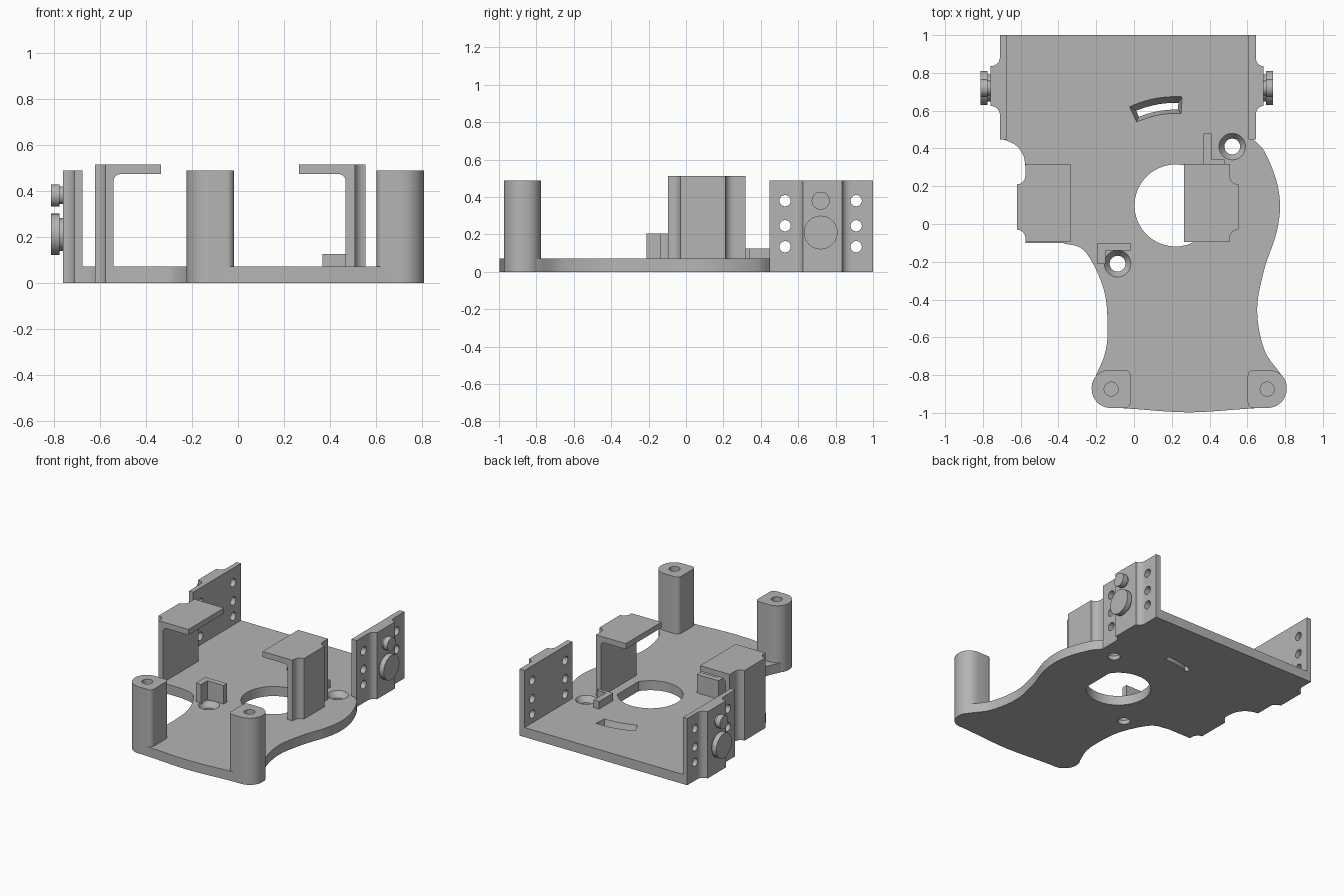
import bpy, bmesh
from math import sin, cos, pi, radians
from mathutils import Vector

cube = bpy.data.objects.get("Cube")
if cube:
    bpy.data.objects.remove(cube, do_unlink=True)

GREY = (0.46, 0.46, 0.46, 1)
grey = bpy.data.materials.new("plain grey")
grey.use_nodes = True
grey.diffuse_color = GREY
grey.node_tree.nodes["Principled BSDF"].inputs["Base Color"].default_value = GREY

BASE_T = 0.07      # plate thickness
WALL_H = 0.487
BRACKET_H = 0.513


def loft(name, bottom, top, z0, z1, axis="z"):
    """Solid between two matching outlines; axis y extrudes an x-z outline."""
    bm = bmesh.new()
    place = (lambda p, h: (p[0], p[1], h)) if axis == "z" else (lambda p, h: (p[0], h, p[1]))
    lo = [bm.verts.new(place(p, z0)) for p in bottom]
    hi = [bm.verts.new(place(p, z1)) for p in top]
    n = len(lo)
    bm.faces.new(lo)
    bm.faces.new(hi)
    for i in range(n):
        bm.faces.new((lo[i], lo[(i + 1) % n], hi[(i + 1) % n], hi[i]))
    bmesh.ops.recalc_face_normals(bm, faces=bm.faces)
    mesh = bpy.data.meshes.new(name)
    bm.to_mesh(mesh)
    bm.free()
    mesh.materials.append(grey)
    obj = bpy.data.objects.new(name, mesh)
    bpy.context.collection.objects.link(obj)
    return obj


def prism(name, pts, z0, z1, axis="z"):
    return loft(name, pts, pts, z0, z1, axis)


def circle(cx, cy, r, n=40):
    return [(cx + r * cos(2 * pi * i / n), cy + r * sin(2 * pi * i / n)) for i in range(n)]


def rod(name, x0, x1, y, z, r):
    """Cylinder lying along x."""
    obj = prism(name, circle(0, 0, r), 0, x1 - x0)
    for v in obj.data.vertices:
        a, b, h = v.co
        v.co = (x0 + h, y + a, z + b)
    return obj


def spline(pts, steps=8):
    """Smooth open curve through the points."""
    p = [Vector(q) for q in pts]
    p = [2 * p[0] - p[1]] + p + [2 * p[-1] - p[-2]]
    out = []
    for a, b, c, d in zip(p, p[1:], p[2:], p[3:]):
        for i in range(steps):
            t = i / steps
            out.append(tuple(0.5 * (2 * b + (c - a) * t + (2 * a - 5 * b + 4 * c - d) * t * t
                                    + (3 * b - a - 3 * c + d) * t ** 3)))
    return out + [tuple(p[-2])]


def rounded(corners, steps=8):
    """Outline from (x, y, radius) corners."""
    out = []
    for i, (x, y, r) in enumerate(corners):
        c = Vector((x, y))
        a = (Vector(corners[i - 1][:2]) - c).normalized() * r
        b = (Vector(corners[(i + 1) % len(corners)][:2]) - c).normalized() * r
        if r == 0:
            out.append((x, y))
            continue
        for k in range(steps + 1):
            t = k / steps * pi / 2
            out.append(tuple(c + a * (1 - sin(t)) + b * (1 - cos(t))))
    return out


def bumped(inner, outer, bump, y0, y1, b0, b1, r=0.045, steps=6):
    """Upright slab outline with a raised middle blended by hollow curves."""
    d = bump - outer
    arc = [(outer + d * (1 - cos(k / steps * pi / 2)), r * sin(k / steps * pi / 2))
           for k in range(steps + 1)]
    low = [(x, b0 - r + s) for x, s in arc]
    high = [(x, b1 + r - s) for x, s in reversed(arc)]
    return [(inner, y0), (outer, y0)] + low + high + [(outer, y1), (inner, y1)]


def cut(obj, *cutters):
    bpy.context.view_layer.objects.active = obj
    for c in cutters:
        c.hide_render = True
        m = obj.modifiers.new("cut", "BOOLEAN")
        m.operation, m.solver, m.object = "DIFFERENCE", "EXACT", c
        bpy.ops.object.modifier_apply(modifier=m.name)
        bpy.data.objects.remove(c, do_unlink=True)


# Base plate outline
right_edge = spline([(.625, .454), (.69, .385), (.752, .236), (.773, .093), (.752, -.056),
                     (.69, -.24), (.652, -.454), (.69, -.666), (.78, -.80), (.805, -.88),
                     (.72, -.97)])
front_edge = spline([(.60, -.978), (.29, -.997), (-.02, -.978)])
left_edge = spline([(-.13, -.97), (-.22, -.88), (-.2, -.80), (-.155, -.69), (-.14, -.56),
                    (-.16, -.347), (-.26, -.145), (-.38, -.1)])
shoulder = spline([(-.575, .305), (-.587, .365), (-.63, .42), (-.71, .455)])
outline = (right_edge + front_edge + left_edge + [(-.575, -.1)] + shoulder
           + [(-.71, 1), (.645, 1), (.645, .454)])
plate = prism("base_plate", outline, 0, BASE_T)

# Large opening with one flat side, and a tapered curved slot around it
CX, CY = 0.22, 0.098
opening = [(min(x, 0.40), y) for x, y in circle(CX, CY, 0.217, 64)]
opening = [p for i, p in enumerate(opening)
           if p[0] < 0.40 or opening[i - 1][0] < 0.40 or opening[(i + 1) % 64][0] < 0.40]


def arc_slot(r0, r1, a0, a1, n=12):
    angles = [radians(a0 + (a1 - a0) * i / n) for i in range(n + 1)]
    ring = [(r0, a) for a in angles] + [(r1, a) for a in reversed(angles)]
    return [(CX + r * cos(a), CY + r * sin(a)) for r, a in ring]


slot = loft("slot_cutter", arc_slot(.508, .543, 88.5, 112.5), arc_slot(.487, .577, 86.5, 115),
            -0.001, BASE_T + 0.001)
cut(plate, prism("opening_cutter", opening, -0.1, 0.2), slot)

# Countersunk screw holes
for x, y in ((.52, .41), (-.087, -.21)):
    cut(plate, prism("hole_cutter", circle(x, y, .042), -0.1, 0.2),
        loft("sink_cutter", circle(x, y, .042), circle(x, y, .071), .03, BASE_T + .001))

# Side walls with bolt holes and round knobs
for side, s, inner, outer, bump in (("right", -1, -.676, -.71, -.76), ("left", 1, .605, .645, .685)):
    wall = prism(side + "_wall", bumped(inner, outer, bump, .447, 1, .625, .835), 0, WALL_H)
    for y in (.53, .91):
        for z in (.134, .246, .38):
            cut(wall, rod("bolt_cutter", inner - .2, inner + .2, y, z, .03))
    for size, z, r in (("small", .38, .048), ("large", .21, .09)):
        rod(f"{side}_{size}_knob_stem", *sorted((bump - s * .01, bump + s * .02)), .72, z, r * .8)
        rod(f"{side}_{size}_knob", *sorted((bump + s * .015, bump + s * .052)), .72, z, r)

# Hooked brackets: full blocks hollowed below the top flap
for side, s, flap, web, outer, bump in (("right", -1, -.335, -.54, -.575, -.62),
                                        ("left", 1, .265, .467, .507, .553)):
    block = prism(side + "_bracket", bumped(flap, outer, bump, -.095, .317, -.03, .21), 0, BRACKET_H)
    hollow = rounded([(flap - s * .1, -.1, 0), (web, -.1, 0), (web, .472, .03),
                      (flap - s * .1, .472, 0)])
    cut(block, prism("hollow_cutter", hollow, -.3, .5, "y"))

# Corner posts with blind holes
for side, s, cx in (("right", -1, -.121), ("left", 1, .705)):
    w, d, cy = .103, .1, -.874
    post = prism(side + "_post", rounded([(cx - s * w, cy - d, .03), (cx + s * w, cy - d, .1),
                                          (cx + s * w, cy + d, .09), (cx - s * w, cy + d, .03)]),
                 0, WALL_H)
    cut(post, prism("post_hole_cutter", circle(cx, cy, .037), .2, .6))

# L-shaped locating tabs
prism("tall_tab", [(-.193, -.1), (-.193, -.212), (-.15, -.212), (-.15, -.14), (-.018, -.14),
                   (-.018, -.1)], .05, .205)
prism("low_tab", [(.367, .48), (.367, .317), (.48, .317), (.48, .342), (.41, .342),
                  (.41, .48)], .05, .125)

# Smooth the round surfaces, keep corners crisp
bpy.ops.object.select_all(action="DESELECT")
for obj in bpy.context.collection.objects:
    if obj.type == "MESH" and grey.name in obj.data.materials:
        obj.select_set(True)
        bpy.context.view_layer.objects.active = obj
bpy.ops.object.shade_smooth_by_angle(angle=radians(30))
